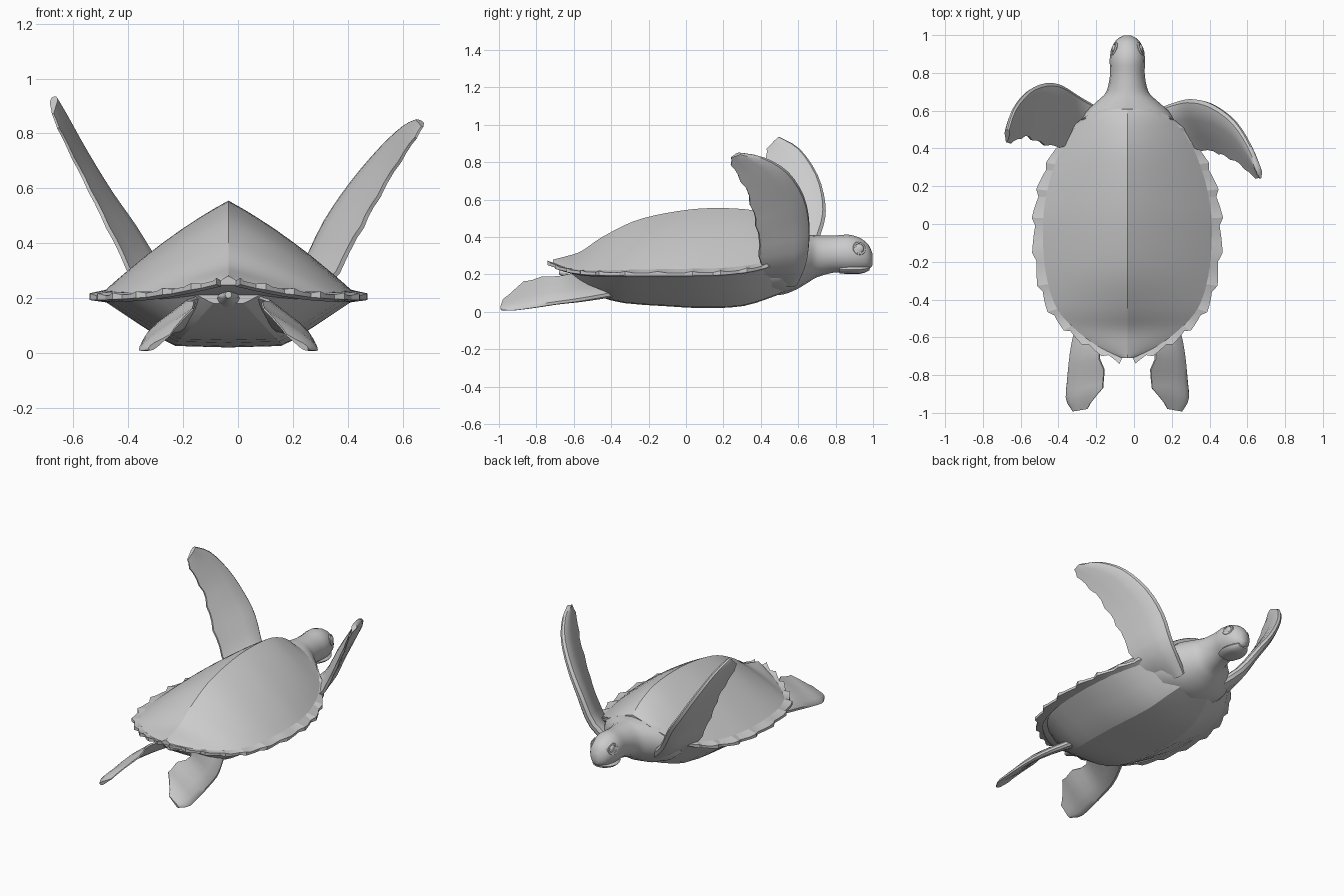
import bpy, bmesh, math
from mathutils import Vector

if "Cube" in bpy.data.objects:
    bpy.data.objects.remove(bpy.data.objects["Cube"])

CX = -0.035  # body centre line


def resample(rows, n):
    """Smooth Catmull-Rom resampling of a table of stations."""
    out, m = [], len(rows) - 1
    for k in range(n):
        s = k * m / (n - 1)
        i = min(int(s), m - 1)
        t = s - i
        p0, p1, p2, p3 = (rows[max(0, min(m, i + d))] for d in (-1, 0, 1, 2))
        out.append([0.5 * (2 * b + (c - a) * t + (2 * a - 5 * b + 4 * c - d) * t * t
                           + (3 * b - a - 3 * c + d) * t ** 3)
                    for a, b, c, d in zip(p0, p1, p2, p3)])
    return out


def loft(name, rings, angle=30):
    """Skin closed rings, cap both ends."""
    bm = bmesh.new()
    vs = [[bm.verts.new(p) for p in r] for r in rings]
    n = len(rings[0])
    for a, b in zip(vs, vs[1:]):
        for j in range(n):
            bm.faces.new((a[j], a[(j + 1) % n], b[(j + 1) % n], b[j]))
    bm.faces.new(vs[0])
    bm.faces.new(vs[-1])
    bmesh.ops.recalc_face_normals(bm, faces=bm.faces)
    me = bpy.data.meshes.new(name)
    bm.to_mesh(me)
    bm.free()
    ob = bpy.data.objects.new(name, me)
    bpy.context.collection.objects.link(ob)
    finish(ob, angle)
    return ob


def finish(ob, angle=30):
    bpy.ops.object.select_all(action='DESELECT')
    ob.select_set(True)
    bpy.context.view_layer.objects.active = ob
    bpy.ops.object.shade_smooth_by_angle(angle=math.radians(angle))


def ellipse_loft(name, rows, n, sides=16):
    """Rows: y, half width, bottom z, top z."""
    rings = []
    for y, w, b, t in resample(rows, n):
        rings.append([(CX + w * math.cos(a), y, (b + t) / 2 + (t - b) / 2 * math.sin(a))
                      for a in (2 * math.pi * j / sides for j in range(sides))])
    return loft(name, rings, 40)


def flipper(name, rows, thick, n=19, ragged=0.012):
    """Rows: leading edge xyz + trailing edge xyz; flattened aerofoil section."""
    st = [(Vector(r[:3]), Vector(r[3:])) for r in resample(rows, n)]
    prof = [(0, 0), (.04, .6), (.15, .95), (.35, 1), (.7, .55), (.97, .25)]
    section = prof + [(t, -h) for t, h in reversed(prof[1:])]
    rings = []
    for i, (le, te) in enumerate(st):
        a, b = st[max(i - 1, 0)], st[min(i + 1, n - 1)]
        span = (b[0] + b[1] - a[0] - a[1])
        chord = te - le
        nrm = chord.cross(span).normalized()
        k = thick * (1 - 0.6 * i / (n - 1))
        tip = chord.normalized() * (ragged if i % 3 == 1 else 0)
        rings.append([le + chord * t + nrm * (k * h) + tip * t ** 4 for t, h in section])
    return loft(name, rings, 35)


# Carapace: y, half width, rim z, ridge z
shell = [(-.71, .03, .262, .28), (-.65, .16, .235, .295), (-.56, .29, .215, .325),
         (-.44, .40, .207, .405), (-.25, .46, .205, .495), (0, .475, .205, .545),
         (.2, .445, .21, .555), (.38, .38, .235, .54), (.5, .30, .28, .5),
         (.57, .22, .33, .46), (.61, .12, .385, .425)]
us = [-1 + j / 8 for j in range(17)]
rings = []
for i, (y, w, rim, top) in enumerate(resample(shell, 45)):
    rings.append([(CX + u * w, y, rim + (top - rim) * (1 - abs(u)) * (1 + .3 * abs(u)))
                  for u in us] + [(CX + w * .98, y, rim - .015), (CX - w * .98, y, rim - .015)])
loft("carapace", rings, 15)

# Serrated marginal scutes around the rim, fading out towards the shoulders
for side, label in ((1, "right"), (-1, "left")):
    st = resample(shell[:-1], 50)
    rings = []
    for i, (y, w, rim, top) in enumerate(st):
        a, b = st[max(i - 1, 0)], st[min(i + 1, len(st) - 1)]
        out = Vector((b[0] - a[0], a[1] - b[1])).normalized()
        fade = min(1, max(0, (.55 - y) / .3))
        saw = (.013 + .02 * (3 - i % 4) / 3) * fade
        ox, oy = w + out.x * saw, y + out.y * saw
        wi = w * .94
        lift = .012 if i % 4 == 0 else .004
        rings.append([(CX + side * wi, y, rim + (top - rim) * .075),
                      (CX + side * ox, oy, rim + lift),
                      (CX + side * ox, oy, rim - .012),
                      (CX + side * wi, y, rim - .02)])
    loft(label + "_marginal_scutes", rings, 15)

# Plastron: y, half width, bottom z, rim z
belly = [(-.62, .13, .18, .22), (-.5, .30, .1, .2), (-.35, .41, .05, .195), (-.1, .455, .03, .195),
         (.1, .455, .02, .195), (.3, .40, .03, .2), (.45, .32, .075, .24),
         (.56, .22, .12, .27), (.62, .12, .15, .27)]
cross = [(1, 1), (.9, .82), (.7, .47), (.52, .16), (.42, .03), (0, 0)]
cross += [(-u, f) for u, f in reversed(cross[:-1])]
rings = [[(CX + u * w, y, b + (r - b) * f) for u, f in cross]
         for y, w, b, r in resample(belly, 20)]
loft("plastron", rings, 15)

# Shoulders, neck and head in one skin
ellipse_loft("neck_and_head",
             [(.38, .27, .09, .36), (.5, .27, .09, .40), (.58, .235, .115, .412),
              (.65, .16, .155, .413), (.7, .112, .185, .41), (.79, .092, .21, .408),
              (.87, .094, .21, .413), (.93, .083, .213, .395), (.975, .058, .225, .36),
              (.998, .02, .25, .31)], 30)
# Lower jaw
ellipse_loft("lower_jaw", [(.82, .06, .205, .25), (.88, .08, .203, .25), (.94, .066, .205, .25),
                           (.98, .035, .222, .25)], 9, 12)
# Tail
ellipse_loft("tail", [(-.5, .08, .12, .22), (-.6, .05, .165, .225), (-.68, .012, .2, .225)], 7, 10)

# Eyes with lids
for side, label in ((1, "right"), (-1, "left")):
    pos = (CX + side * .07, .925, .338)
    rot = (0, math.radians(90 - side * 14), side * math.radians(20))
    bpy.ops.mesh.primitive_uv_sphere_add(segments=12, ring_count=8, radius=.026, location=pos)
    eye = bpy.context.object
    eye.name = label + "_eye"
    eye.scale = (.5, 1, 1)
    finish(eye, 40)
    bpy.ops.mesh.primitive_torus_add(major_segments=14, minor_segments=6, major_radius=.031,
                                     minor_radius=.008, location=pos, rotation=rot)
    lid = bpy.context.object
    lid.name = label + "_eyelid"
    finish(lid, 40)

# Front flippers, raised in mid stroke and slightly different on each side
flipper("right_front_flipper",
        [(.10, .60, .17, .14, .44, .16), (.235, .65, .30, .32, .40, .24),
         (.32, .66, .47, .43, .38, .42), (.42, .63, .62, .49, .355, .53),
         (.53, .545, .75, .565, .315, .66), (.61, .42, .825, .63, .255, .76),
         (.66, .29, .85, .672, .24, .825)], .04)
flipper("left_front_flipper",
        [(-.14, .59, .17, -.2, .44, .16), (-.28, .67, .30, -.365, .41, .26),
         (-.385, .735, .46, -.45, .41, .41), (-.47, .745, .58, -.52, .435, .55),
         (-.56, .705, .73, -.58, .46, .67), (-.635, .61, .87, -.64, .435, .79),
         (-.67, .50, .935, -.675, .43, .87)], .036)

# Rear flippers, mirrored about the centre line
rear = [(.20, -.38, .09, .04, -.42, .17), (.275, -.55, .06, .08, -.55, .195),
        (.305, -.7, .04, .145, -.67, .195), (.32, -.83, .02, .12, -.81, .175),
        (.325, -.93, .008, .14, -.88, .15), (.29, -.99, .012, .22, -.98, .06)]
for side, label in ((1, "right"), (-1, "left")):
    flipper(label + "_rear_flipper",
            [(CX + side * r[0], r[1], r[2], CX + side * r[3], r[4], r[5]) for r in rear],
            .026, 14, .015)
